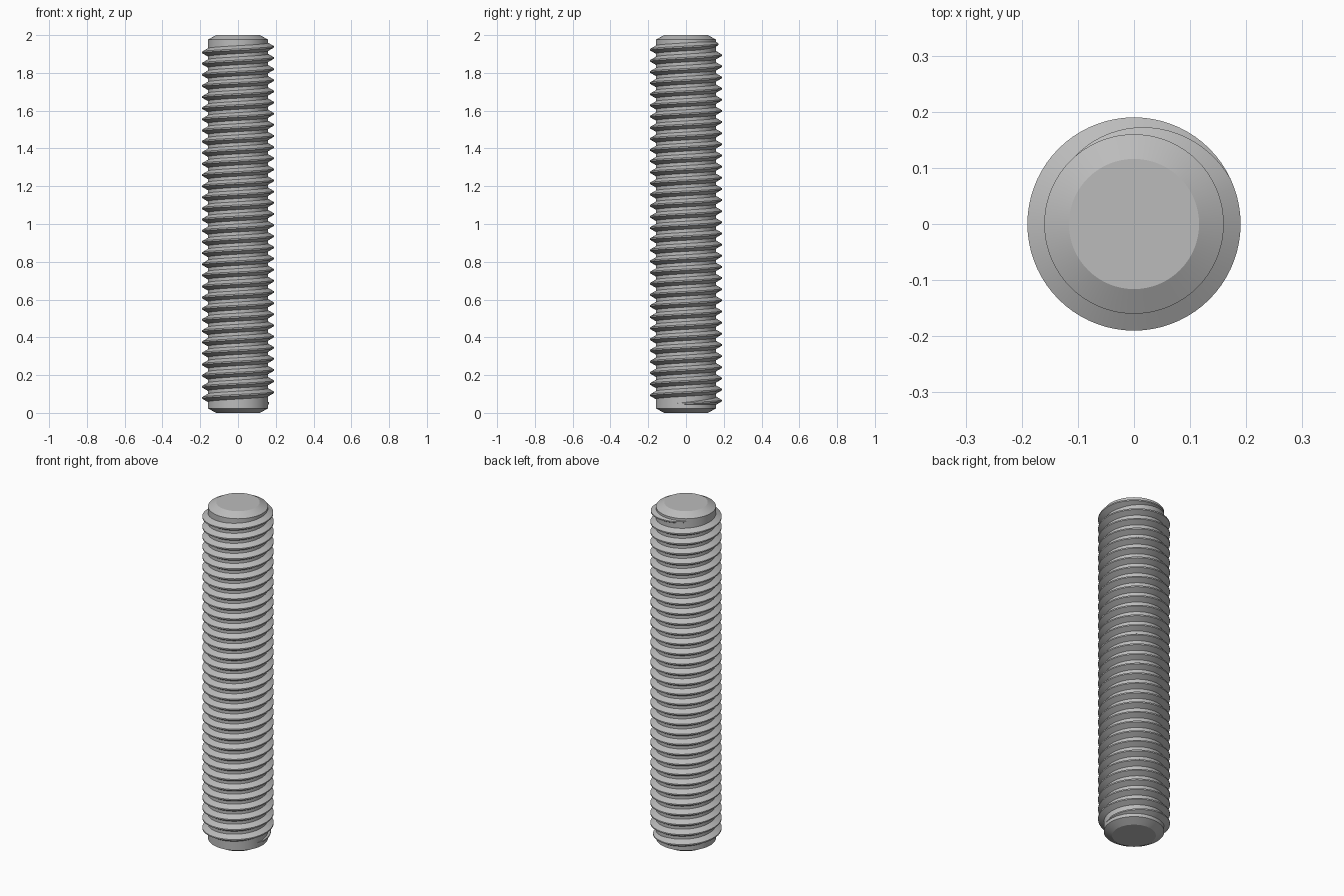
import bpy
import bmesh
from math import cos, sin, pi, radians

HEIGHT = 2.0
CORE_R, CREST_R, FACE_R = 0.16, 0.19, 0.116
CHAMFER = 0.024
PITCH = 0.059
SEGMENTS = 72                      # steps per turn
FADE = radians(110)                # run-out angle at each end of the thread

if "Cube" in bpy.data.objects:
    bpy.data.objects.remove(bpy.data.objects["Cube"])

steel = bpy.data.materials.new("grey_steel")
steel.use_nodes = True
grey = (0.5, 0.5, 0.5, 1)
steel.diffuse_color = grey
steel.node_tree.nodes["Principled BSDF"].inputs["Base Color"].default_value = grey


def sweep(name, rings, closed):
    """Skin a list of equal point rings and cap both ends."""
    bm = bmesh.new()
    loops = [[bm.verts.new(p) for p in ring] for ring in rings]
    n = len(loops[0])
    for a, b in zip(loops, loops[1:]):
        for i in range(n):
            j = (i + 1) % n
            bm.faces.new((a[i], a[j], b[j], b[i]))
    if closed:
        bm.faces.new(loops[0])
        bm.faces.new(loops[-1])
    bmesh.ops.recalc_face_normals(bm, faces=bm.faces)
    mesh = bpy.data.meshes.new(name)
    bm.to_mesh(mesh)
    bm.free()
    mesh.materials.append(steel)
    obj = bpy.data.objects.new(name, mesh)
    bpy.context.collection.objects.link(obj)
    bpy.ops.object.select_all(action="DESELECT")
    bpy.context.view_layer.objects.active = obj
    obj.select_set(True)
    bpy.ops.object.shade_smooth_by_angle(angle=radians(20))
    return obj


def polar(r, angle, z):
    return (r * cos(angle), r * sin(angle), z)


# Core rod with a chamfer at each end
profile = [(FACE_R, 0), (CORE_R, CHAMFER),
           (CORE_R, HEIGHT - CHAMFER), (FACE_R, HEIGHT)]
sweep("core_rod", [[polar(r, 2 * pi * i / SEGMENTS, z) for i in range(SEGMENTS)]
                   for r, z in profile], True)

# Right-handed helical ridge that sinks into the core at both ends
start = radians(-20)
end = radians(135) + 2 * pi * 32
end_z = 1.96
steps = round((end - start) / (2 * pi) * SEGMENTS)
half_crest, slope, sunk = PITCH / 16, 0.577, 0.002
rings = []
for s in range(steps + 1):
    a = start + (end - start) * s / steps
    fade = min(1, (a - start) / FADE, (end - a) / FADE)
    crest = CORE_R - sunk / 2 + (CREST_R - CORE_R + sunk / 2) * fade
    root = CORE_R - sunk
    half_root = half_crest + slope * (crest - root)
    z = end_z - (end - a) / (2 * pi) * PITCH
    rings.append([polar(root, a, z - half_root), polar(crest, a, z - half_crest),
                  polar(crest, a, z + half_crest), polar(root, a, z + half_root)])
sweep("thread_ridge", rings, True)
